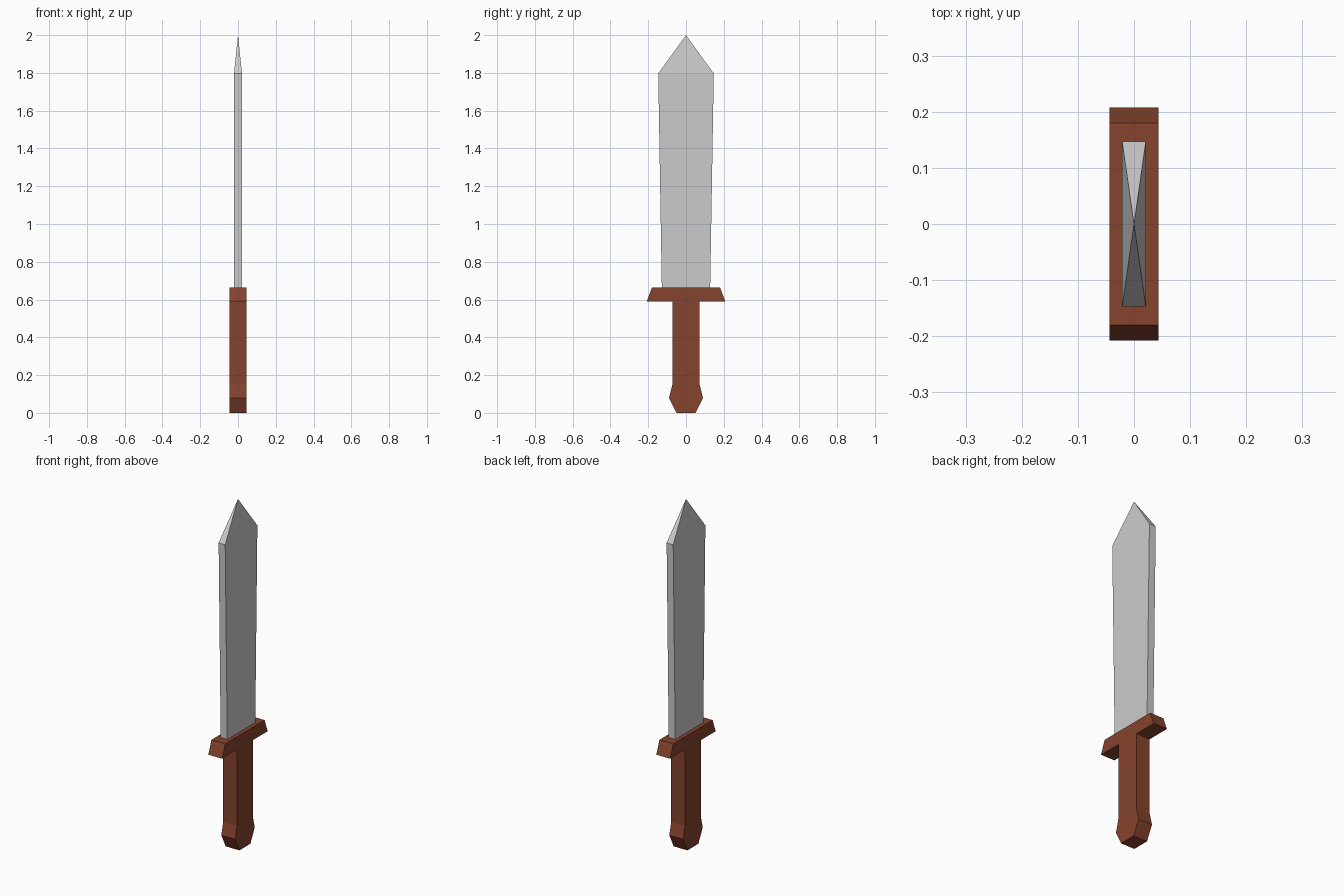
import bpy
import bmesh

if "Cube" in bpy.data.objects:
    bpy.data.objects.remove(bpy.data.objects["Cube"])


def finish(name, bm):
    bmesh.ops.recalc_face_normals(bm, faces=bm.faces)
    mesh = bpy.data.meshes.new(name)
    bm.to_mesh(mesh)
    bm.free()
    obj = bpy.data.objects.new(name, mesh)
    bpy.context.collection.objects.link(obj)
    return obj


# Hilt: half outline (y, z) of pommel, grip and guard, mirrored and extruded along x
half = [(0.05, 0), (0.09, 0.08), (0.072, 0.15), (0.072, 0.59),
        (0.208, 0.59), (0.18, 0.665)]
outline = half + [(-y, z) for y, z in reversed(half)]
HILT_X = 0.044

bm = bmesh.new()
face = bm.faces.new([bm.verts.new((-HILT_X, y, z)) for y, z in outline])
side = bmesh.ops.extrude_face_region(bm, geom=[face], use_keep_orig=True)
moved = [v for v in side["geom"] if isinstance(v, bmesh.types.BMVert)]
bmesh.ops.translate(bm, verts=moved, vec=(2 * HILT_X, 0, 0))
hilt = finish("hilt", bm)

wood = bpy.data.materials.new("brown_wood")
wood.diffuse_color = (0.238, 0.056, 0.026, 1)
wood.use_nodes = True
wood.node_tree.nodes["Principled BSDF"].inputs["Base Color"].default_value = wood.diffuse_color
hilt.data.materials.append(wood)

# Blade: flat box widening upwards, closed by a four-sided point
BLADE_X = 0.021
bm = bmesh.new()
rings = []
for y, z in [(0.128, 0.665), (0.147, 1.797)]:
    corners = [(-1, -1), (1, -1), (1, 1), (-1, 1)]
    rings.append([bm.verts.new((sx * BLADE_X, sy * y, z)) for sx, sy in corners])
tip = bm.verts.new((0, 0, 2))
low, high = rings
for i in range(4):
    j = (i + 1) % 4
    bm.faces.new((low[i], low[j], high[j], high[i]))
    bm.faces.new((high[i], high[j], tip))
finish("blade", bm)
